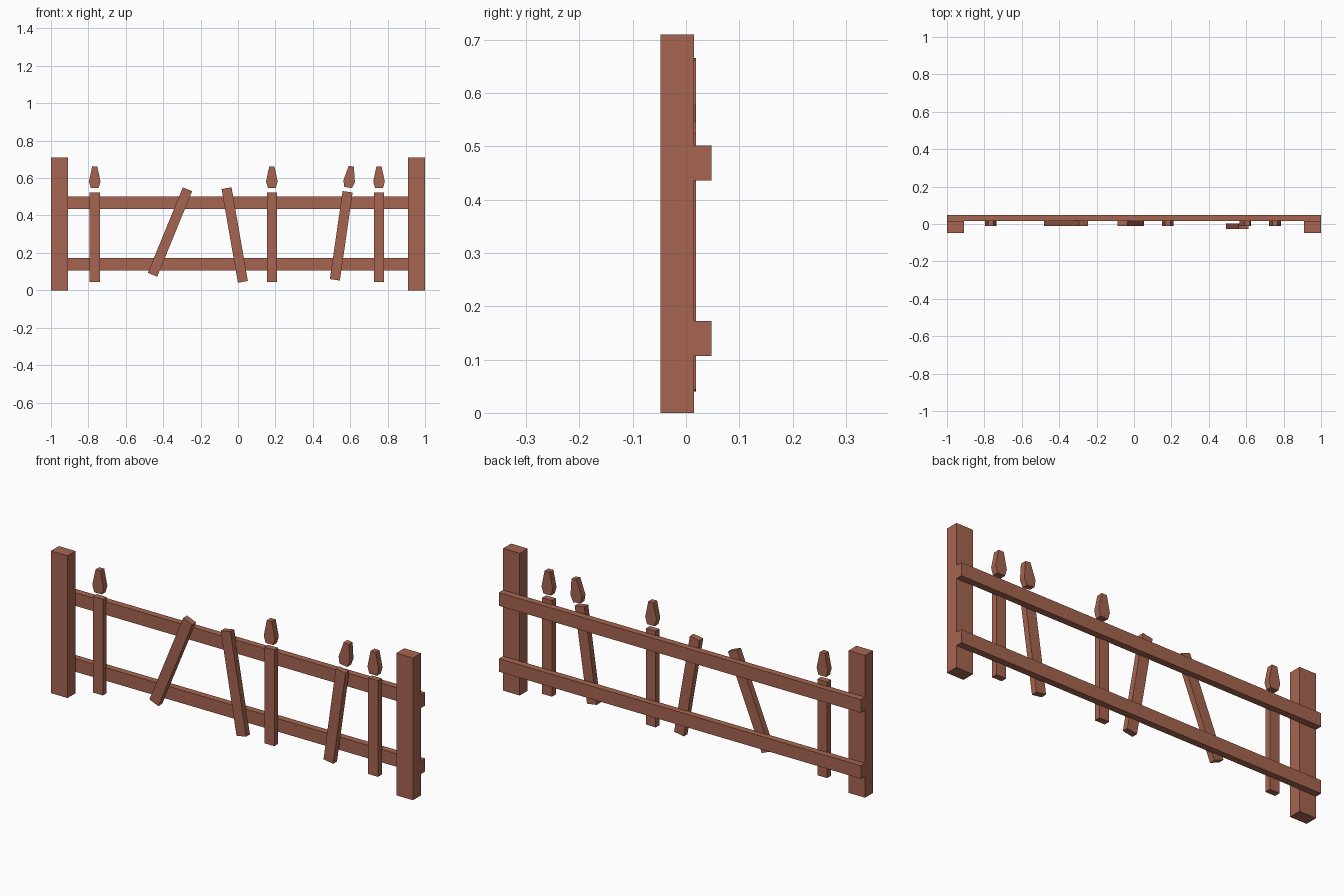
import bpy
import bmesh
from math import atan2
from mathutils import Matrix, Vector

if "Cube" in bpy.data.objects:
    bpy.data.objects.remove(bpy.data.objects["Cube"])

wood = bpy.data.materials.new("reddish_wood")
wood.diffuse_color = (0.38, 0.13, 0.08, 1)
wood.use_nodes = True
wood.node_tree.nodes["Principled BSDF"].inputs["Base Color"].default_value = wood.diffuse_color


def extrude_profile(name, points, y0, y1, origin=(0, 0), angle=0):
    """Extrude an x-z outline from y0 to y1, leaned by angle about origin."""
    bm = bmesh.new()
    face = bm.faces.new([bm.verts.new((x, y0, z)) for x, z in points])
    ext = bmesh.ops.extrude_face_region(bm, geom=[face])
    verts = [g for g in ext["geom"] if isinstance(g, bmesh.types.BMVert)]
    bmesh.ops.translate(bm, verts=verts, vec=(0, y1 - y0, 0))
    bmesh.ops.recalc_face_normals(bm, faces=bm.faces)
    mesh = bpy.data.meshes.new(name)
    bm.to_mesh(mesh)
    bm.free()
    mesh.materials.append(wood)
    ob = bpy.data.objects.new(name, mesh)
    ob.matrix_world = (Matrix.Translation((origin[0], 0, origin[1]))
                       @ Matrix.Rotation(angle, 4, 'Y'))
    bpy.context.collection.objects.link(ob)
    return ob


def rect(x0, x1, z0, z1):
    return [(x0, z0), (x1, z0), (x1, z1), (x0, z1)]


# End posts
for side, x in (("left", -1.0), ("right", 0.908)):
    extrude_profile(f"{side}_post", rect(x, x + 0.092, 0, 0.71), -0.048, 0.015)

# Horizontal rails behind the posts
extrude_profile("lower_rail", rect(-1, 1, 0.107, 0.172), 0.015, 0.048)
extrude_profile("upper_rail", rect(-1, 1, 0.436, 0.502), 0.015, 0.048)

# Pickets: bottom centre, top centre, y shift, has a pointed tip
pickets = [
    ((-0.766, 0.044), (-0.766, 0.524), 0, True),
    ((-0.457, 0.083), (-0.270, 0.540), 0, False),
    ((0.026, 0.045), (-0.061, 0.546), 0, False),
    ((0.181, 0.044), (0.181, 0.524), 0, True),
    ((0.518, 0.056), (0.586, 0.527), -0.016, True),
    ((0.754, 0.044), (0.754, 0.524), 0, True),
]
half_tip = [(0.021, 0.0), (0.031, 0.034), (0.014, 0.115)]
tip_outline = half_tip + [(-x, z) for x, z in reversed(half_tip)]

for i, (low, high, dy, tipped) in enumerate(pickets, 1):
    axis = Vector(high) - Vector(low)
    lean = atan2(axis.x, axis.y)
    extrude_profile(f"picket_{i}", rect(-0.027, 0.027, 0, axis.length),
                    -0.011 + dy, 0.019 + dy, low, lean)
    # Pointed tip floating just above the picket
    if tipped:
        base = Vector(high) + axis.normalized() * 0.023
        extrude_profile(f"picket_tip_{i}", tip_outline, -0.011, 0.019, base, lean)
